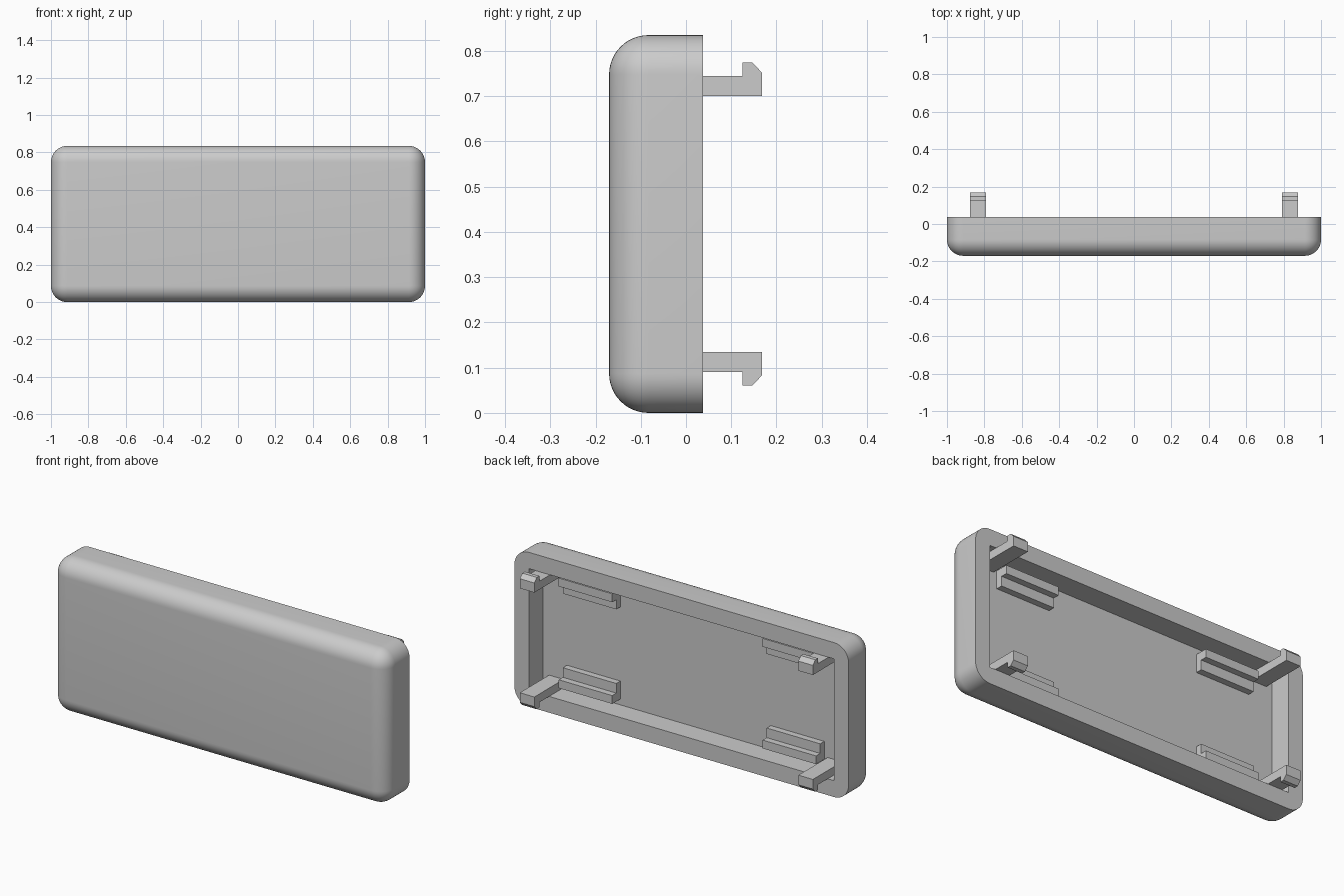
import bpy
import bmesh

WIDTH, HEIGHT = 2.0, 0.835
FRONT, BACK = -0.17, 0.038
WALL = 0.088
FLOOR = FRONT + WALL
RADIUS = 0.087

cube = bpy.data.objects.get("Cube")
if cube:
    bpy.data.objects.remove(cube, do_unlink=True)

grey = bpy.data.materials.new("light grey plastic")
grey.use_nodes = True
colour = (0.6, 0.6, 0.6, 1)
grey.diffuse_color = colour
grey.node_tree.nodes["Principled BSDF"].inputs["Base Color"].default_value = colour


def add_object(name, bm):
    bmesh.ops.recalc_face_normals(bm, faces=bm.faces)
    mesh = bpy.data.meshes.new(name)
    bm.to_mesh(mesh)
    bm.free()
    mesh.materials.append(grey)
    obj = bpy.data.objects.new(name, mesh)
    bpy.context.collection.objects.link(obj)
    return obj


def box(low, high):
    bm = bmesh.new()
    bmesh.ops.create_cube(bm, size=1)
    for v in bm.verts:
        for i in range(3):
            v.co[i] = low[i] if v.co[i] < 0 else high[i]
    return bm


def extrude_profile(name, profile, x0, x1):
    """Sweep a (y, z) outline along x."""
    bm = bmesh.new()
    face = bm.faces.new([bm.verts.new((x0, y, z)) for y, z in profile])
    swept = bmesh.ops.extrude_face_region(bm, geom=[face])["geom"]
    verts = [g for g in swept if isinstance(g, bmesh.types.BMVert)]
    bmesh.ops.translate(bm, verts=verts, vec=(x1 - x0, 0, 0))
    return add_object(name, bm)


# Cover shell: every edge rounded except those around the open back
bm = box((-WIDTH / 2, FRONT, 0), (WIDTH / 2, BACK, HEIGHT))
rounded = [e for e in bm.edges if any(v.co.y < 0 for v in e.verts)]
bmesh.ops.bevel(bm, geom=rounded, offset=RADIUS, offset_type='OFFSET',
                segments=12, profile=0.5, affect='EDGES')
shell = add_object("cover_shell", bm)

# Square-cornered cavity cut from the back
cutter = add_object("cavity_cutter", box(
    (-WIDTH / 2 + WALL, FLOOR, WALL),
    (WIDTH / 2 - WALL, BACK + 0.1, HEIGHT - WALL)))
cutter.hide_render = True
cut = shell.modifiers.new("cavity", 'BOOLEAN')
cut.operation = 'DIFFERENCE'
cut.solver = 'EXACT'
cut.object = cutter
bpy.ops.object.select_all(action='DESELECT')
shell.select_set(True)
bpy.context.view_layer.objects.active = shell
bpy.ops.object.modifier_apply(modifier=cut.name)
bpy.data.objects.remove(cutter, do_unlink=True)
bpy.ops.object.shade_smooth_by_angle(angle=0.5)

# Snap hooks and stepped guide blocks in the four corners
hook = [(FLOOR, 0.135), (0.168, 0.135), (0.168, 0.083), (0.147, 0.061),
        (0.125, 0.061), (0.125, 0.09), (FLOOR, 0.09)]
guide = [(FLOOR, 0.12), (-0.012, 0.12), (-0.012, 0.165),
         (-0.047, 0.165), (-0.047, 0.217), (FLOOR, 0.217)]

for side, s in (("left", 1), ("right", -1)):
    for level in ("lower", "upper"):
        for part, outline, x0, x1 in (("snap_hook", hook, 0.79, 0.877),
                                      ("guide_block", guide, 0.45, 0.77)):
            if level == "upper":
                outline = [(y, HEIGHT - z) for y, z in outline]
            extrude_profile(f"{level}_{side}_{part}", outline, s * x0, s * x1)
